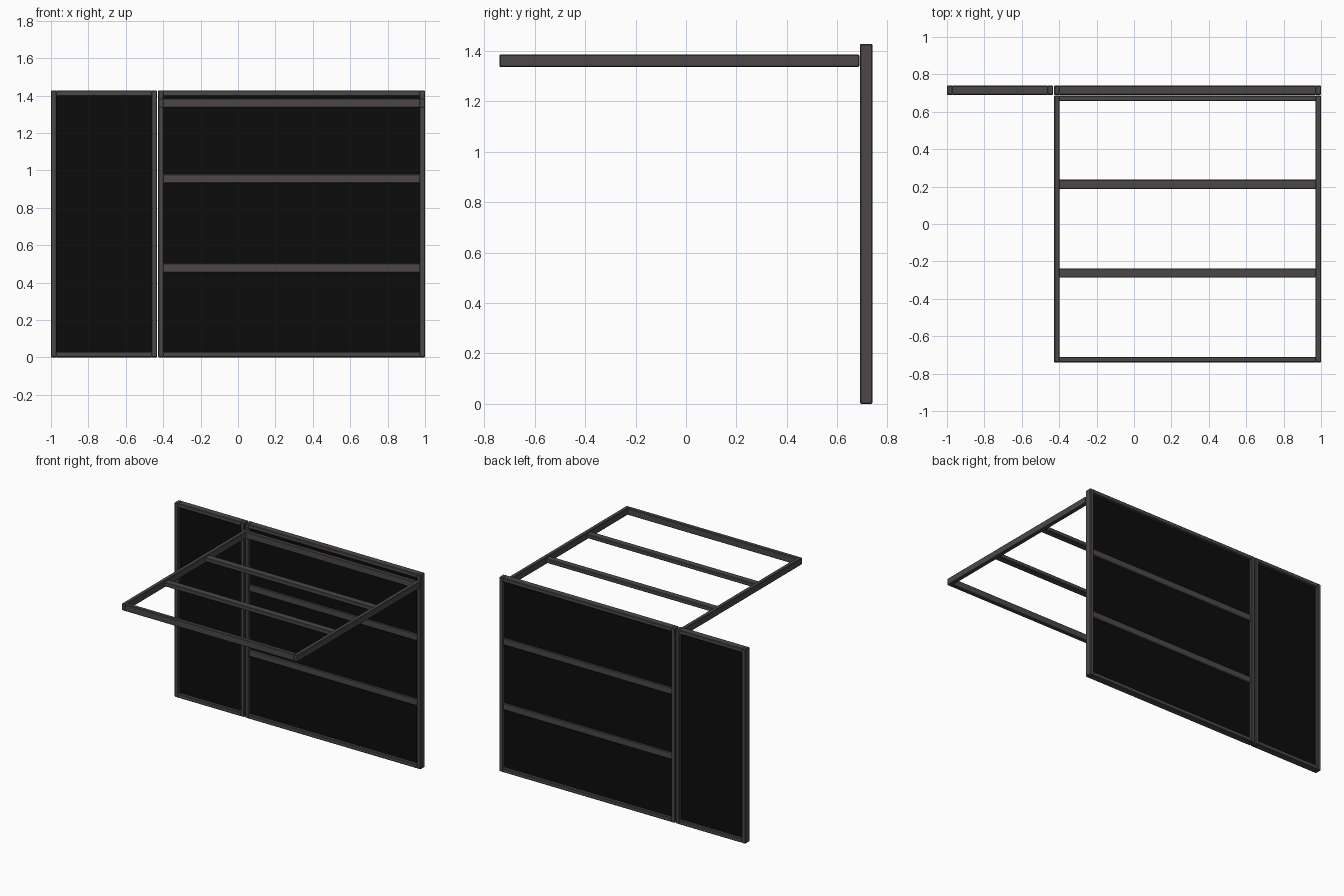
import bpy

if "Cube" in bpy.data.objects:
    bpy.data.objects.remove(bpy.data.objects["Cube"])

def material(name, rgb):
    m = bpy.data.materials.new(name)
    m.diffuse_color = (*rgb, 1)
    m.use_nodes = True
    m.node_tree.nodes["Principled BSDF"].inputs["Base Color"].default_value = m.diffuse_color
    return m

METAL = material("dark grey metal", (0.072, 0.064, 0.063))
CLOTH = material("black fabric", (0.0035, 0.0035, 0.0035))

def box(name, lo, hi, mat, bevel=0.0):
    bpy.ops.mesh.primitive_cube_add(size=1, location=[(a + b) / 2 for a, b in zip(lo, hi)])
    o = bpy.context.object
    o.name = name
    o.scale = [b - a for a, b in zip(lo, hi)]
    bpy.ops.object.transform_apply(location=False, rotation=False, scale=True)
    o.data.materials.append(mat)
    if bevel:
        b = o.modifiers.new("bevel", 'BEVEL')
        b.width = bevel
        b.segments = 1
    return o

W, B = 0.03, 0.004   # bar width and edge bevel

def frame(name, x0, x1, v0, v1, d0, d1, rails, flat):
    """Rectangular frame; v is z for upright frames and y for flat ones, d is the depth axis."""
    def bar(part, xa, xb, va, vb, da=d0, db=d1):
        lo, hi = ((xa, va, da), (xb, vb, db)) if flat else ((xa, da, va), (xb, db, vb))
        box(name + "_" + part, lo, hi, METAL, B)
    bar("left_bar", x0, x0 + W, v0, v1)
    bar("right_bar", x1 - W, x1, v0, v1)
    bar("near_bar", x0 + W - B, x1 - W + B, v0, v0 + W)
    bar("far_bar", x0 + W - B, x1 - W + B, v1 - W, v1)
    # cross rails: the same bar turned on its side
    mid = (d0 + d1) / 2
    for i, r in enumerate(rails):
        bar("cross_rail_%d" % (i + 1), x0 + W - B, x1 - W + B, r - 0.025, r + 0.025,
            mid - W / 2, mid + W / 2)

# upright panels at the back
frame("side_panel", -1.0, -0.433, 0, 1.427, 0.69, 0.74, [], False)
frame("main_panel", -0.427, 1.0, 0, 1.427, 0.69, 0.74, [0.478, 0.955], False)

# horizontal canopy frame, open
frame("canopy", -0.427, 1.0, -0.74, 0.687, 1.335, 1.385, [0.212, -0.262], True)

# fabric infill stretched inside the upright panels
for name, x0, x1 in (("side_fabric", -1.0, -0.433), ("main_fabric", -0.427, 1.0)):
    box(name, (x0 + 0.02, 0.711, 0.02), (x1 - 0.02, 0.719, 1.407), CLOTH)
